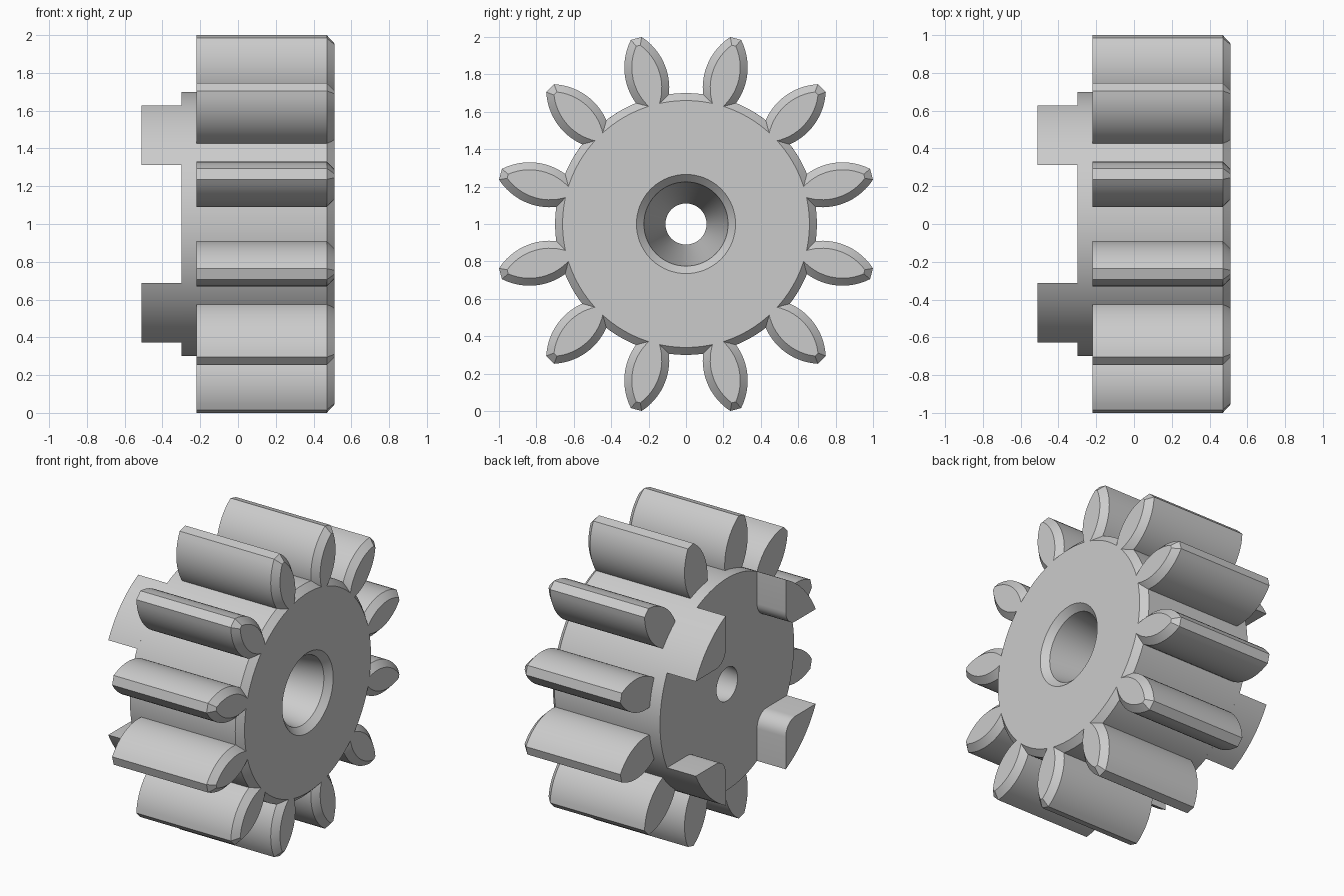
import bpy, bmesh, math
from math import sin, cos, sqrt, radians, pi

cube = bpy.data.objects.get("Cube")
if cube:
    bpy.data.objects.remove(cube, do_unlink=True)

grey = bpy.data.materials.new("plain_grey")
grey.use_nodes = True
grey.diffuse_color = (0.6, 0.6, 0.6, 1)
grey.node_tree.nodes["Principled BSDF"].inputs["Base Color"].default_value = (0.6, 0.6, 0.6, 1)

AXIS_Z = 1.0        # height of the gear axis, which runs along x
HUB_R = 0.70
BACK, TOOTH_BACK, FACE = -0.30, -0.22, 0.51
CHAMFER = 0.04


def make_object(name, bm):
    bmesh.ops.recalc_face_normals(bm, faces=bm.faces)
    mesh = bpy.data.meshes.new(name)
    bm.to_mesh(mesh)
    bm.free()
    mesh.materials.append(grey)
    obj = bpy.data.objects.new(name, mesh)
    obj.location.z = AXIS_Z
    bpy.context.collection.objects.link(obj)
    bpy.ops.object.select_all(action="DESELECT")
    obj.select_set(True)
    bpy.context.view_layer.objects.active = obj
    bpy.ops.object.shade_smooth_by_angle(angle=radians(30))
    return obj


def bridge(bm, a, b):
    n = len(a)
    for i in range(n):
        j = (i + 1) % n
        bm.faces.new((a[i], a[j], b[j], b[i]))


def loft(name, sections):
    """Solid through matching (x, [(y, z), ...]) outlines, capped at both ends."""
    bm = bmesh.new()
    rings = [[bm.verts.new((x, y, z)) for y, z in pts] for x, pts in sections]
    for a, b in zip(rings, rings[1:]):
        bridge(bm, a, b)
    bm.faces.new(rings[0])
    bm.faces.new(rings[-1])
    return make_object(name, bm)


def repeat_round(obj, base, count, start):
    """Place linked copies evenly around the gear axis."""
    for k in range(count):
        item = obj
        if k:
            item = obj.copy()
            bpy.context.collection.objects.link(item)
        item.name = f"{base}_{k + 1}"
        item.rotation_euler.x = -(start + k * 2 * pi / count)


# Hub: revolved profile with chamfered rim and tapered bore
profile = [(BACK, 0.11), (BACK, HUB_R), (FACE - CHAMFER, HUB_R),
           (FACE, HUB_R - CHAMFER), (FACE, 0.265), (FACE - CHAMFER, 0.225)]
bm = bmesh.new()
SEG = 96
rings = []
for s in range(SEG):
    t = 2 * pi * s / SEG
    rings.append([bm.verts.new((x, r * sin(t), r * cos(t))) for x, r in profile])
for s in range(SEG):
    bridge(bm, rings[s], rings[(s + 1) % SEG])
make_object("hub", bm)


# Teeth: leaf outline with circular flanks and a small flat tip
def leaf(flank_radius, root, tip, steps=14):
    side = []
    for i in range(steps + 1):
        r = root + (tip - root) * i / steps
        side.append((sqrt(flank_radius ** 2 - (r - 0.81) ** 2) - 0.212, r))
    return side + [(-w, r) for w, r in reversed(side)]


flank = leaf(0.325, 0.65, 1.027)
inner = leaf(0.325 - CHAMFER, 0.65, 1.027 - CHAMFER)
tooth = loft("tooth", [(TOOTH_BACK, flank), (FACE - CHAMFER, flank), (FACE, inner)])
repeat_round(tooth, "tooth", 12, radians(15))

# Rear lugs: corner blocks with a rounded inner corner, flush with the hub rim
IN, FILLET = 0.313, 0.1
a0 = math.asin(IN / HUB_R)
outline = []
for i in range(17):
    t = a0 + (pi / 2 - 2 * a0) * i / 16
    outline.append((HUB_R * sin(t), HUB_R * cos(t)))
for i in range(9):
    t = pi / 2 * i / 8
    outline.append((IN + FILLET * (1 - sin(t)), IN + FILLET * (1 - cos(t))))
lug = loft("lug", [(-0.51, outline), (BACK + 0.01, outline)])
repeat_round(lug, "lug", 4, 0)
